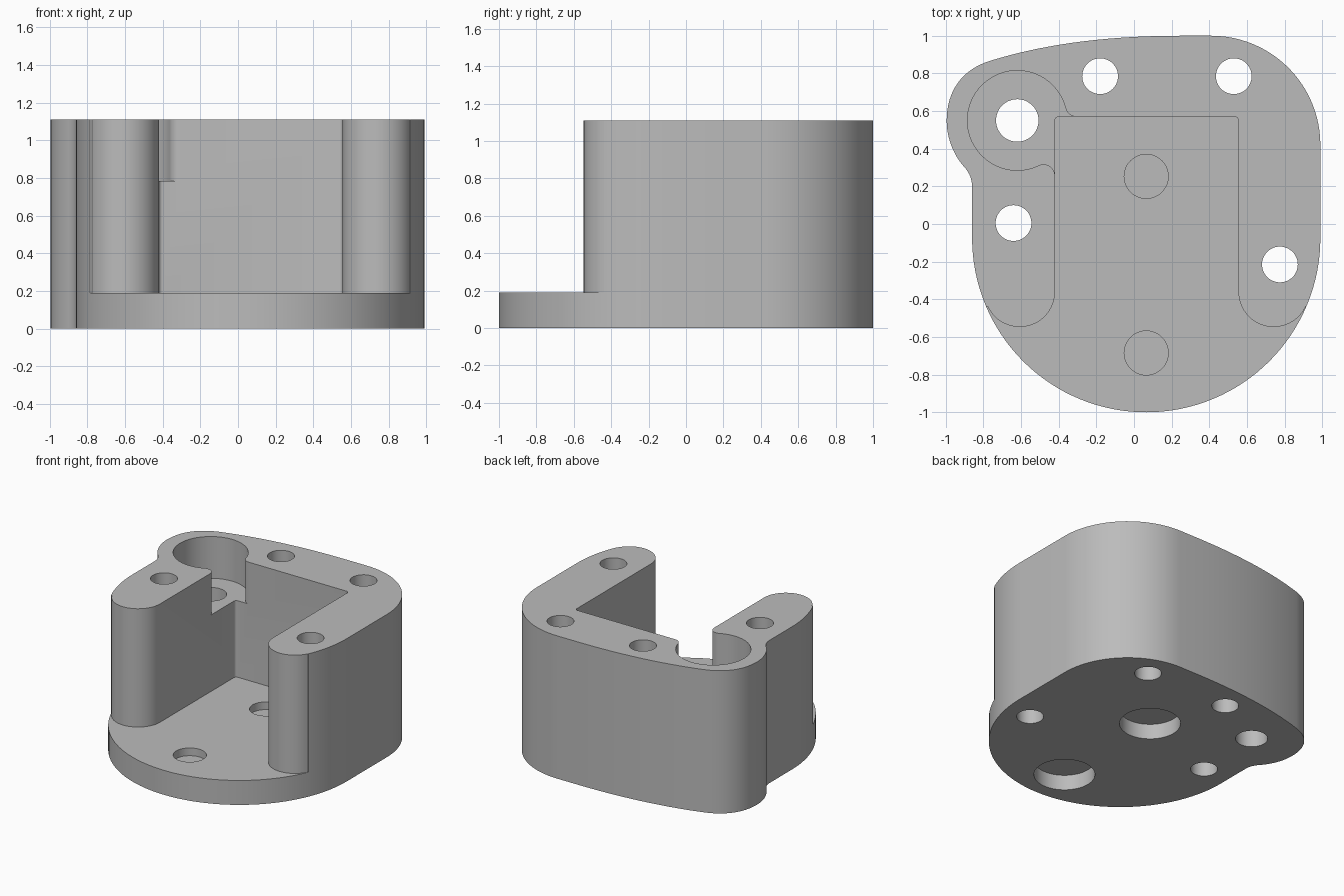
import bpy, bmesh
from math import sin, cos, radians
from mathutils import Vector
from mathutils.geometry import interpolate_bezier

cube = bpy.data.objects.get("Cube")
if cube:
    bpy.data.objects.remove(cube, do_unlink=True)

HEIGHT, FLOOR, POCKET = 1.11, 0.19, 0.785
OVER = HEIGHT + 0.2
BOSS = (-0.62, 0.55)


def arc(center, r, a0, a1, n=16):
    angles = [radians(a0 + (a1 - a0) * i / n) for i in range(n + 1)]
    return [(center[0] + r * cos(a), center[1] + r * sin(a)) for a in angles]


def bezier(*pts, n=16):
    curve = interpolate_bezier(*[Vector((x, y, 0)) for x, y in pts], n + 1)
    return [(p.x, p.y) for p in curve][1:]


def prism(name, points, z0, z1):
    bm = bmesh.new()
    face = bm.faces.new([bm.verts.new((x, y, z0)) for x, y in points])
    new = bmesh.ops.extrude_face_region(bm, geom=[face])["geom"]
    top = [v for v in new if isinstance(v, bmesh.types.BMVert)]
    bmesh.ops.translate(bm, verts=top, vec=(0, 0, z1 - z0))
    bmesh.ops.recalc_face_normals(bm, faces=bm.faces)
    mesh = bpy.data.meshes.new(name)
    bm.to_mesh(mesh)
    bm.free()
    obj = bpy.data.objects.new(name, mesh)
    bpy.context.collection.objects.link(obj)
    return obj


def cylinder(name, center, r, z0, z1):
    return prism(name, arc(center, r, 0, 360, 48)[:-1], z0, z1)


# Housing body: rounded front, boss bulge at the rear right, rounded rear left
outline = arc((0.065, -0.075), 0.925, 0, -180, 64)
outline += arc((-1.01, 0.199), 0.15, 0, 42, 8)
outline += arc(BOSS, 0.375, 221, 180, 12)
outline += bezier((-0.995, 0.55), (-0.995, 0.71), (-0.91, 0.82), (-0.77, 0.865))
outline += bezier((-0.77, 0.865), (-0.45, 0.965), (-0.1, 1.0), (0.25, 1.0))
outline += arc((0.41, 0.42), 0.58, 90, 0, 24)
body = prism("housing_body", outline, 0, HEIGHT)

# Open cavity between two round-ended arms
cavity = arc((-0.40, 0.55), 0.02, 180, 90, 4)
cavity += arc((0.535, 0.55), 0.02, 90, 0, 4)
cavity += arc((0.742, -0.36), 0.187, 180, 335, 24)
cavity += [(1.3, -0.44), (1.3, -1.3), (-1.3, -1.3), (-1.3, -0.44)]
cavity += arc((-0.607, -0.36), 0.187, 205, 360, 24)
cutters = [prism("cavity_cutter", cavity, FLOOR, OVER)]

# Round pocket in the boss, with filleted mouth into the cavity
pocket = arc(BOSS, 0.265, 14.3, 295.5, 40)
pocket += arc((-0.48, 0.257), 0.06, 115.5, 0, 10)[1:]
pocket += [(-0.25, 0.257), (-0.25, 0.5)]
pocket += arc((-0.305, 0.63), 0.06, 270, 194.3, 8)[:-1]
cutters.append(prism("pocket_cutter", pocket, POCKET, OVER))

# Through holes
cutters.append(cylinder("pocket_hole_cutter", BOSS, 0.113, -0.2, OVER))
for spot in [(-0.18, 0.785), (0.53, 0.785), (-0.64, 0.005), (0.775, -0.215)]:
    cutters.append(cylinder("bolt_hole_cutter", spot, 0.095, -0.2, OVER))

# Blind recesses: small from the floor above, wide from below
for y in (0.253, -0.685):
    cutters.append(cylinder("floor_recess_cutter", (0.065, y), 0.117, 0.13, 0.4))
    cutters.append(cylinder("base_recess_cutter", (0.065, y), 0.215, -0.2, 0.118))

for cutter in cutters:
    mod = body.modifiers.new(cutter.name, "BOOLEAN")
    mod.operation, mod.solver, mod.object = "DIFFERENCE", "EXACT", cutter

# Bake the cuts and drop the cutters
deps = bpy.context.evaluated_depsgraph_get()
result = bpy.data.meshes.new_from_object(body.evaluated_get(deps))
body.modifiers.clear()
body.data = result
for cutter in cutters:
    bpy.data.objects.remove(cutter, do_unlink=True)

# Material
grey = bpy.data.materials.new("plain_grey")
grey.use_nodes = True
colour = (0.5, 0.5, 0.5, 1)
grey.diffuse_color = colour
grey.node_tree.nodes["Principled BSDF"].inputs["Base Color"].default_value = colour
body.data.materials.clear()
body.data.materials.append(grey)

bpy.ops.object.select_all(action="DESELECT")
body.select_set(True)
bpy.context.view_layer.objects.active = body
bpy.ops.object.shade_smooth_by_angle(angle=radians(30))
